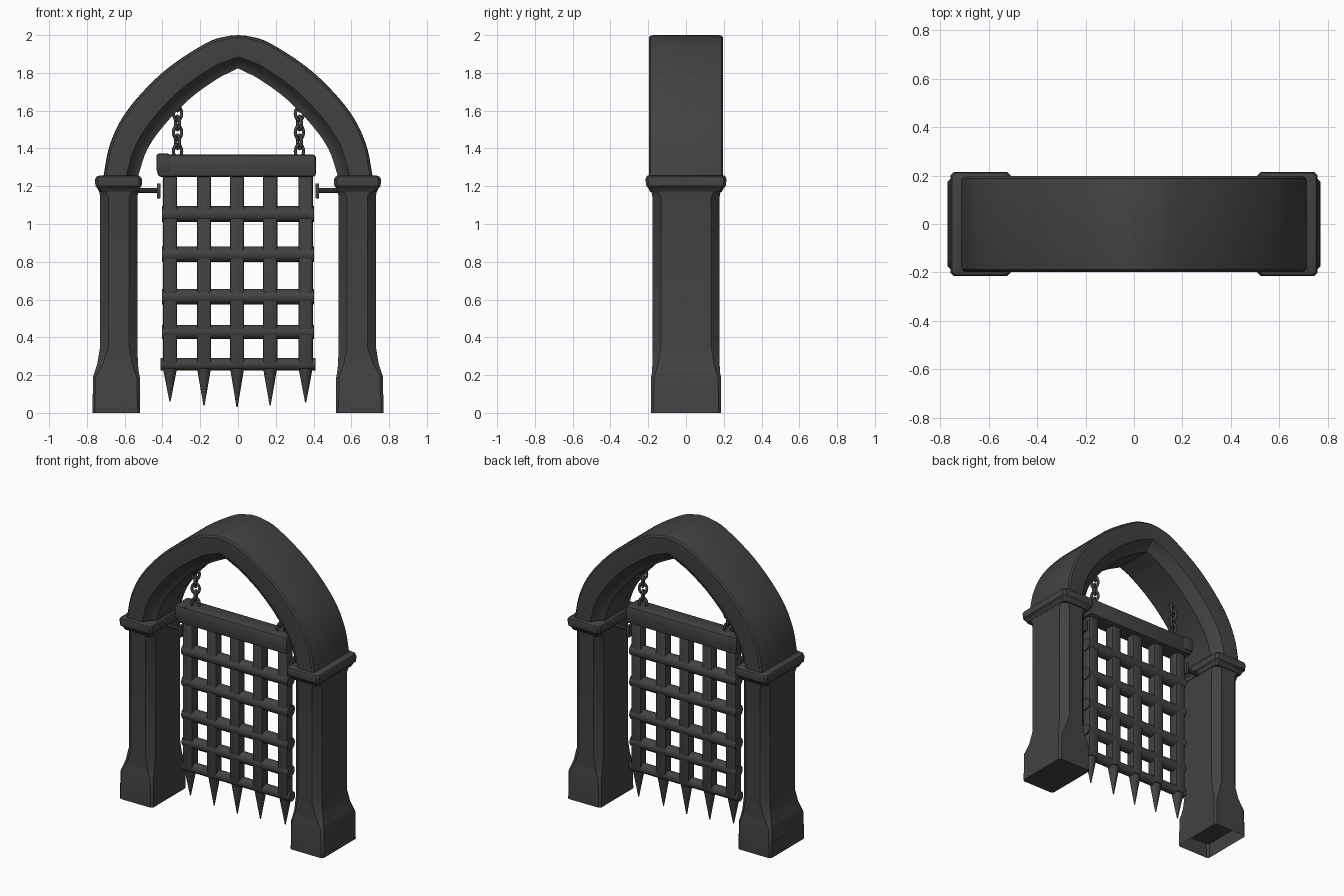
import bpy, bmesh, math
from mathutils import Vector, Matrix

if "Cube" in bpy.data.objects:
    bpy.data.objects.remove(bpy.data.objects["Cube"])

mat = bpy.data.materials.new("dark iron grey")
mat.diffuse_color = (0.055, 0.055, 0.055, 1)
mat.use_nodes = True
mat.node_tree.nodes["Principled BSDF"].inputs["Base Color"].default_value = mat.diffuse_color


def finish(bm, name, angle=35):
    bmesh.ops.recalc_face_normals(bm, faces=bm.faces[:])
    me = bpy.data.meshes.new(name)
    bm.to_mesh(me)
    bm.free()
    me.shade_smooth()
    me.set_sharp_from_angle(angle=math.radians(angle))
    me.materials.append(mat)
    ob = bpy.data.objects.new(name, me)
    bpy.context.collection.objects.link(ob)
    return ob


def skin(bm, rings, closed=False):
    """Bridge rings of equal size; cap the ends unless closed."""
    vs = [[bm.verts.new(p) for p in r] for r in rings]
    n = len(vs[0])
    pairs = list(zip(vs, vs[1:])) + ([(vs[-1], vs[0])] if closed else [])
    for a, b in pairs:
        for i in range(n):
            j = (i + 1) % n
            bm.faces.new((a[i], a[j], b[j], b[i]))
    if not closed:
        bm.faces.new(vs[0])
        bm.faces.new(vs[-1])


def octagon(z, x0, x1, y, c):
    """Rectangle with chamfered corners."""
    return [(x0 + c, -y, z), (x1 - c, -y, z), (x1, -y + c, z), (x1, y - c, z),
            (x1 - c, y, z), (x0 + c, y, z), (x0, y - c, z), (x0, -y + c, z)]


def box(name, x0, x1, y, z0, z1, bevel):
    bm = bmesh.new()
    bmesh.ops.create_cube(bm, size=1, matrix=Matrix.Translation(
        ((x0 + x1) / 2, 0, (z0 + z1) / 2)) @ Matrix.Diagonal((x1 - x0, 2 * y, z1 - z0, 1)))
    bmesh.ops.bevel(bm, geom=bm.edges[:], offset=bevel, segments=2, profile=0.5, affect='EDGES')
    return finish(bm, name)


def rod(name, centre, axis, length, r1, r2=None, sides=16):
    bm = bmesh.new()
    rot = Vector((0, 0, 1)).rotation_difference(Vector(axis)).to_matrix().to_4x4()
    bmesh.ops.create_cone(bm, cap_ends=True, segments=sides, radius1=r1,
                          radius2=r1 if r2 is None else r2, depth=length,
                          matrix=Matrix.Translation(centre) @ rot)
    return finish(bm, name)


# pillars: plinth, chamfered shaft and moulded capital, x given outward from the centre
PILLAR = [(0.0, .52, .77, .185, .012), (.19, .52, .768, .185, .015), (.215, .525, .76, .18, .02),
          (.26, .53, .745, .178, .03), (.35, .532, .73, .178, .045), (1.14, .532, .73, .178, .045),
          (1.185, .528, .735, .185, .03)]
CAPITAL = [(1.17, .525, .735, .19, .015), (1.19, .52, .745, .2, .015), (1.2, .51, .755, .21, .015),
           (1.235, .508, .757, .215, .015), (1.25, .515, .75, .21, .015), (1.258, .53, .73, .2, .02)]
for side, label in ((-1, "left"), (1, "right")):
    for part, prof in (("pillar", PILLAR), ("capital", CAPITAL)):
        bm = bmesh.new()
        skin(bm, [[(side * x, y, z) for x, y, z in octagon(*p)] for p in prof])
        if part == "pillar" and side < 0:
            # hollow underside
            foot = [f for f in bm.faces if all(v.co.z < 0.001 for v in f.verts)]
            bmesh.ops.inset_region(bm, faces=foot, thickness=0.04)
            bmesh.ops.translate(bm, vec=(0, 0, 0.1), verts=foot[0].verts[:])
        finish(bm, label + "_" + part, 30)


# pointed arch: moulded section swept between inner and outer curves
def smooth_path(pts, steps=5):
    p = [Vector(q) for q in pts]
    p = [2 * p[0] - p[1]] + p + [2 * p[-1] - p[-2]]
    out = []
    for i in range(1, len(p) - 2):
        a, b, c, d = p[i - 1:i + 3]
        for k in range(steps):
            t = k / steps
            out.append(0.5 * (2 * b + (c - a) * t + (2 * a - 5 * b + 4 * c - d) * t * t
                              + (3 * b - a - 3 * c + d) * t ** 3))
    return out + [p[-2]]


def mirrored(path):
    return path + [Vector((-q.x, q.y)) for q in path[-2::-1]]


outer = mirrored(smooth_path([(-.715, 1.24), (-.675, 1.43), (-.58, 1.61), (-.39, 1.81), (-.17, 1.957), (-.06, 1.993), (0, 2.0)]))
inner = mirrored(smooth_path([(-.533, 1.24), (-.48, 1.395), (-.385, 1.53), (-.253, 1.665), (-.12, 1.762), (-.05, 1.8), (0, 1.825)]))
half = [(0, .13), (.12, .14), (.24, .165), (.34, .193), (.5, .197), (.93, .197), (.985, .188), (1, .175)]
section = [(t, -y) for t, y in half] + [(t, y) for t, y in reversed(half)]
bm = bmesh.new()
rings = []
for a, b in zip(inner, outer):
    rings.append([(a.x + (b.x - a.x) * t, y, a.y + (b.y - a.y) * t) for t, y in section])
skin(bm, rings)
finish(bm, "pointed_arch", 30)

# portcullis lattice with spikes
box("gate_top_beam", -.425, .412, .065, 1.25, 1.368, .015)
box("gate_beam_end_cap", -.432, -.36, .07, 1.275, 1.372, .012)
for i, (x, tip) in enumerate(((-.36, .06), (-.18, .04), (-.005, .03), (.17, .04), (.358, .055))):
    box(f"gate_upright_{i + 1}", x - .038, x + .038, .034, .24, 1.27, .012)
    rod(f"gate_spike_{i + 1}", (x, 0, (.235 + tip) / 2), (0, 0, -1), .235 - tip, .037, .003, 12)
for i, (z, r) in enumerate(((1.052, .042), (.84, .041), (.615, .041), (.428, .038), (.258, .033))):
    w = .41 if i == 4 else .402
    rod(f"gate_crossbar_{i + 1}", (0, 0, z), (1, 0, 0), 2 * w, r)

# guide pins holding the gate to the pillars
for s, label in ((-1, "left"), (1, "right")):
    rod(label + "_guide_pin", (s * .475, 0, 1.178), (1, 0, 0), .13, .014, sides=10)
    box(label + "_guide_plate", s * .42 - .01, s * .42 + .01, .03, 1.135, 1.215, .005)


# chains of alternating oval links
def link(name, x, z, turn):
    bm = bmesh.new()
    rings = []
    for i in range(16):
        a = 2 * math.pi * i / 16
        ring = []
        for j in range(8):
            b = 2 * math.pi * j / 8
            r = .009 * math.cos(b)
            p = Vector(((.024 + r) * math.cos(a), .009 * math.sin(b), (.036 + r) * math.sin(a)))
            ring.append(Matrix.Rotation(turn, 3, 'Z') @ p + Vector((x, 0, z)))
        rings.append(ring)
    skin(bm, rings, closed=True)
    finish(bm, name, 60)


for x, label in ((-.32, "left"), (.325, "right")):
    for i in range(6):
        link(f"{label}_chain_link_{i + 1}", x, 1.385 + i * .05, math.radians(25 + 90 * (i % 2)))
